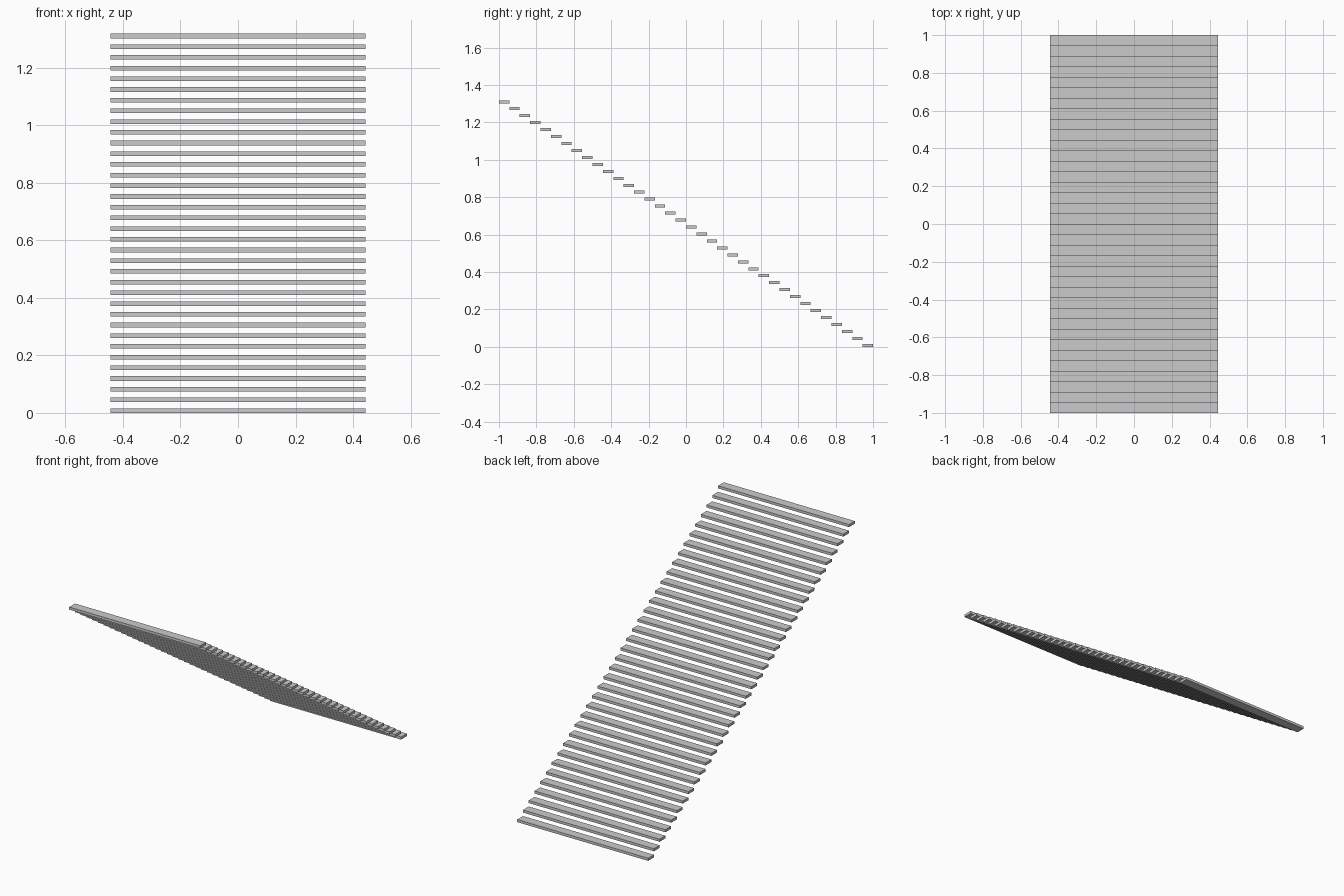
import bpy

if "Cube" in bpy.data.objects:
    bpy.data.objects.remove(bpy.data.objects["Cube"])

COUNT = 36            # number of treads
WIDTH = 0.888         # along x
DEPTH = 2.0 / COUNT   # treads meet edge to edge in plan
THICK = 0.016
RISE = 0.0372


def tread(index):
    """One flat slab; index 0 is the lowest, at the back."""
    y = 1.0 - DEPTH * (index + 0.5)
    z = THICK / 2 + RISE * index
    bpy.ops.mesh.primitive_cube_add(size=1, location=(0, y, z))
    slab = bpy.context.object
    slab.name = f"stair_tread_{index + 1:02d}"
    slab.scale = (WIDTH, DEPTH, THICK)


# Floating stair flight climbing from back to front
for i in range(COUNT):
    tread(i)
